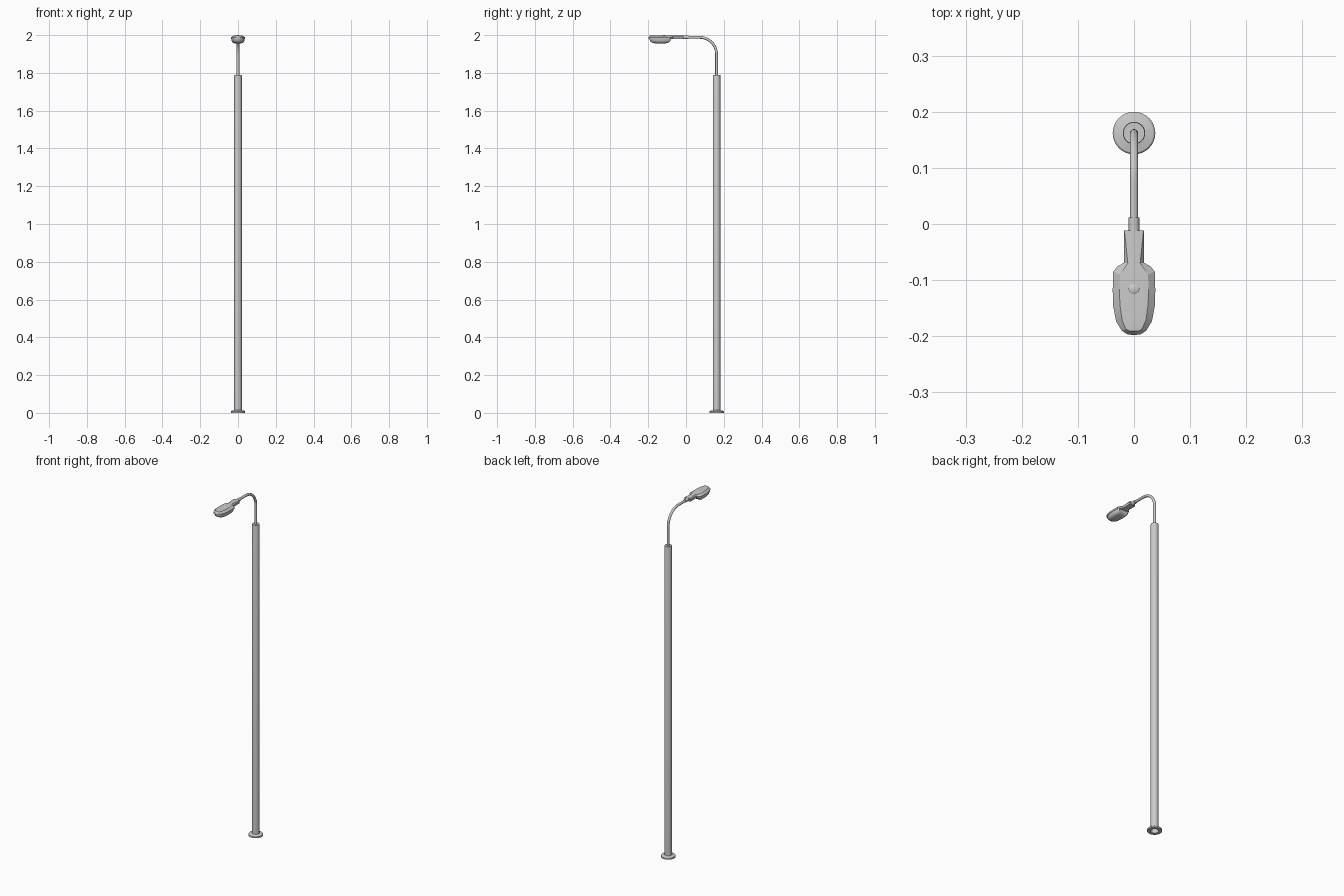
import bpy, math

if "Cube" in bpy.data.objects:
    bpy.data.objects.remove(bpy.data.objects["Cube"])

PY = 0.162      # pole axis in y
ARM_Z = 1.988   # arm axis height
N = 32


def add_mesh(name, verts, faces, mirror=False, angle=30):
    me = bpy.data.meshes.new(name)
    me.from_pydata(verts, [], faces)
    ob = bpy.data.objects.new(name, me)
    bpy.context.collection.objects.link(ob)
    bpy.ops.object.select_all(action='DESELECT')
    bpy.context.view_layer.objects.active = ob
    ob.select_set(True)
    if mirror:
        m = ob.modifiers.new("mirror", 'MIRROR')
        m.use_clip = True
        m.merge_threshold = 0.0001
        bpy.ops.object.modifier_apply(modifier=m.name)
    bpy.ops.object.mode_set(mode='EDIT')
    bpy.ops.mesh.select_all(action='SELECT')
    bpy.ops.mesh.remove_doubles(threshold=0.00005)
    bpy.ops.mesh.normals_make_consistent(inside=False)
    bpy.ops.object.mode_set(mode='OBJECT')
    bpy.ops.object.shade_smooth_by_angle(angle=math.radians(angle))
    return ob


def grid_faces(rows, cols, wrap=False):
    n = cols if wrap else cols - 1
    return [(i * cols + j, i * cols + (j + 1) % cols,
             (i + 1) * cols + (j + 1) % cols, (i + 1) * cols + j)
            for i in range(rows - 1) for j in range(n)]


def lathe(name, profile):
    """Revolve (radius, z) points round the pole axis."""
    verts = [(r * math.cos(2 * math.pi * k / N), PY + r * math.sin(2 * math.pi * k / N), z)
             for r, z in profile for k in range(N)]
    return add_mesh(name, verts, grid_faces(len(profile), N, True))


def tube(name, path, radius, sides=16):
    """Sweep a circle along a path of (y, z) points, with end caps."""
    verts = []
    for i, (y, z) in enumerate(path):
        a, b = path[max(i - 1, 0)], path[min(i + 1, len(path) - 1)]
        t = math.atan2(b[1] - a[1], b[0] - a[0])
        for k in range(sides):
            u = 2 * math.pi * k / sides
            c, s = radius * math.cos(u), radius * math.sin(u)
            verts.append((c, y - s * math.sin(t), z + s * math.cos(t)))
    faces = grid_faces(len(path), sides, True)
    faces += [tuple(range(sides)), tuple(range(len(verts) - sides, len(verts)))]
    return add_mesh(name, verts, faces)


# base flange and pole, both open underneath
lathe("base_flange", [(0.02, 0), (0.038, 0), (0.038, 0.008), (0.035, 0.011), (0.02, 0.014)])
lathe("pole", [(0.02, 0), (0.02, 1.786), (0.019, 1.79), (0.00001, 1.79)])

# bent arm
R = 0.09
bend = [(PY - R + R * math.cos(a), ARM_Z - R + R * math.sin(a))
        for a in [math.pi / 2 * i / 14 for i in range(15)]]
tube("arm", [(PY, 1.785)] + bend + [(-0.01, ARM_Z)], 0.0072)

# collar between arm and lamp
tube("collar", [(0.012, ARM_Z), (-0.02, ARM_Z)], 0.0098)

# lamp housing: half outlines of the flat top and the widest rim
inner = [(0.017, -0.012), (0.011, -0.07), (0.017, -0.078), (0.025, -0.09), (0.026, -0.118),
         (0.025, -0.145), (0.021, -0.172), (0.014, -0.188), (0.007, -0.191), (0, -0.192)]
outer = [(0.018, -0.012), (0.018, -0.069), (0.03, -0.076), (0.037, -0.085), (0.038, -0.118),
         (0.037, -0.147), (0.032, -0.173), (0.022, -0.19), (0.012, -0.1965), (0, -0.198)]
verts = []
for i, ((xi, yi), (xo, yo)) in enumerate(zip(inner, outer)):
    neck = i < 2
    rim = 1.991 if neck else 1.987
    verts += [(0, yi, 1.998), (xi, yi, 1.9965), (xo, yo, rim),
              (xo * 0.97, yo, 1.979), (0, yo, 1.979)]
faces = grid_faces(len(inner), 5) + [(0, 1, 2, 3, 4)]
add_mesh("lamp_housing", verts, faces, mirror=True, angle=20)

# domed lens below the housing, following the rim outline
half = [(0, -0.077), (0.022, -0.077)] + outer[2:]
cy = -0.135
levels = [(0.93, 1.980), (0.90, 1.972), (0.82, 1.964), (0.66, 1.9585), (0.4, 1.956), (0, 1.955)]
verts = [(x * s, cy + (y - cy) * s, z) for s, z in levels for x, y in half]
add_mesh("lens", verts, grid_faces(len(levels), len(half)), mirror=True, angle=40)

# light sensor bump on top of the housing
bpy.ops.mesh.primitive_uv_sphere_add(segments=20, ring_count=12, radius=0.0112,
                                     location=(0, -0.116, 1.9948))
bump = bpy.context.object
bump.name = "sensor_bump"
bump.scale.z = 0.46
bpy.ops.object.shade_smooth()
